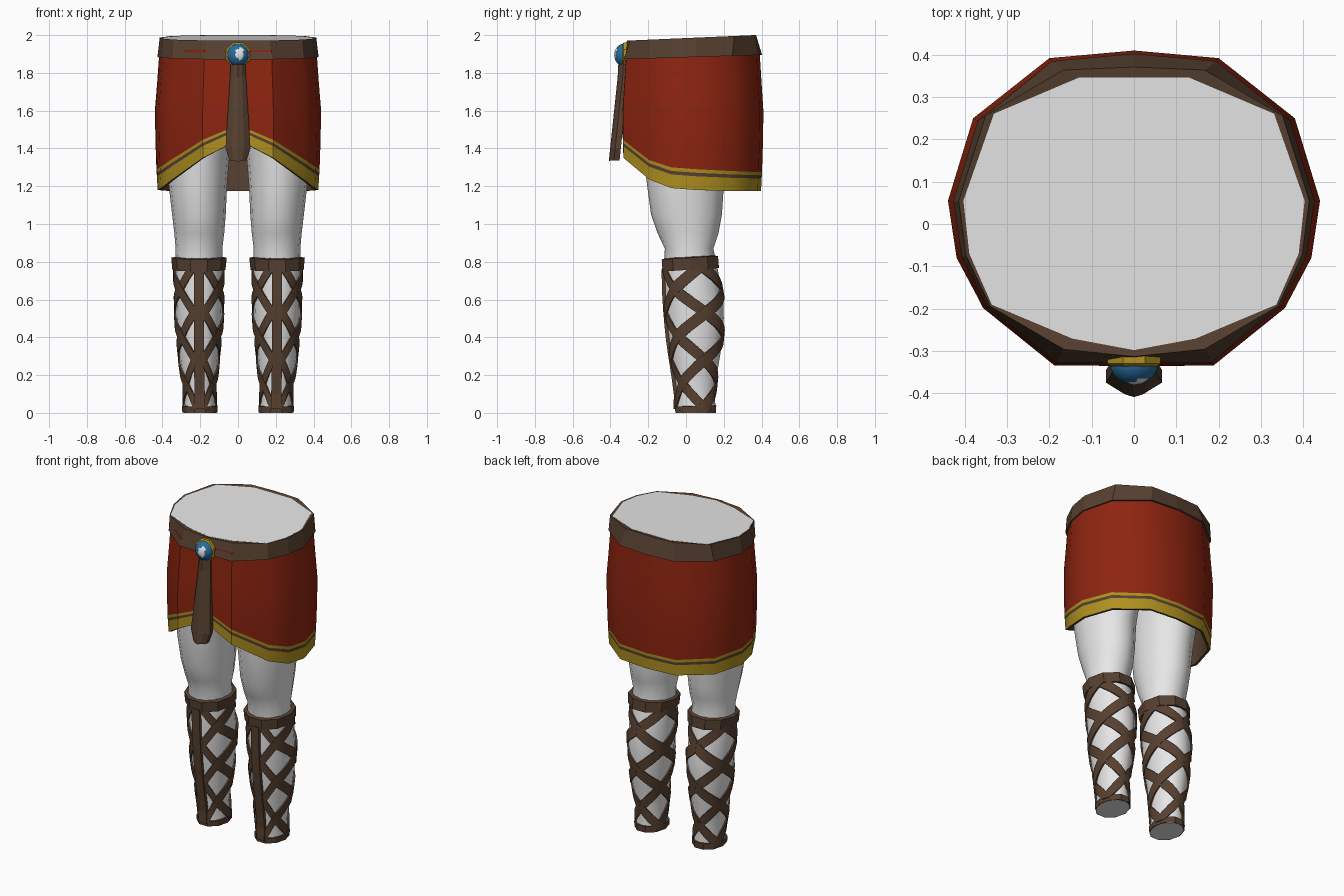
import bpy, bmesh, math

if "Cube" in bpy.data.objects:
    bpy.data.objects.remove(bpy.data.objects["Cube"])


def material(name, rgb):
    m = bpy.data.materials.new(name)
    m.diffuse_color = (*rgb, 1)
    m.use_nodes = True
    m.node_tree.nodes["Principled BSDF"].inputs["Base Color"].default_value = m.diffuse_color
    return m


WHITE = material("white", (0.8, 0.8, 0.8))
BROWN = material("leather brown", (0.095, 0.052, 0.030))
RED = material("cloth red", (0.27, 0.018, 0.005))
GOLD = material("trim gold", (0.43, 0.28, 0.014))
BLUE = material("gem blue", (0.02, 0.15, 0.34))


def make(name, verts, faces, mats, idx=None, smooth=None, recalc=True):
    me = bpy.data.meshes.new(name)
    me.from_pydata(verts, [], faces)
    for m in mats:
        me.materials.append(m)
    if idx:
        me.polygons.foreach_set("material_index", idx)
    if recalc:
        bm = bmesh.new()
        bm.from_mesh(me)
        bmesh.ops.recalc_face_normals(bm, faces=bm.faces)
        bm.to_mesh(me)
        bm.free()
    ob = bpy.data.objects.new(name, me)
    bpy.context.collection.objects.link(ob)
    if smooth:
        bpy.ops.object.select_all(action='DESELECT')
        ob.select_set(True)
        bpy.context.view_layer.objects.active = ob
        bpy.ops.object.shade_smooth_by_angle(angle=math.radians(smooth))
    return ob


def loft(name, rings, mats, rows=None, caps=True, closed=False, smooth=None):
    """Skin a stack of equal-length rings; rows gives a material per band."""
    n, k = len(rings[0]), len(rings)
    verts = [p for r in rings for p in r]
    faces, idx = [], []
    for i in range(k if closed else k - 1):
        a, b = i * n, (i + 1) % k * n
        for j in range(n):
            faces.append((a + j, a + (j + 1) % n, b + (j + 1) % n, b + j))
            idx.append(rows[i] if rows else 0)
    if caps and not closed:
        faces += [tuple(range(n))[::-1], tuple(range((k - 1) * n, k * n))]
        idx += [0, 0]
    return make(name, verts, faces, mats, idx, smooth)


def interp(x, pts):
    """Piecewise linear lookup; each point is (key, values...)."""
    if x <= pts[0][0]:
        return pts[0][1:]
    for a, b in zip(pts, pts[1:]):
        if x <= b[0]:
            t = (x - a[0]) / (b[0] - a[0])
            return tuple(u + (v - u) * t for u, v in zip(a[1:], b[1:]))
    return pts[-1][1:]


def mirrored(half):
    """Complete a half outline whose first and last points lie on x = 0."""
    return half + [(-p[0], *p[1:]) for p in half[-2:0:-1]]


# Skirt outline (x, y, hem height, trim width), from back to front
SKIRT = mirrored([(0, .41, 1.175, .10), (.20, .392, 1.175, .10), (.38, .25, 1.175, .105),
                  (.44, .055, 1.18, .11), (.42, -.08, 1.19, .11), (.358, -.20, 1.235, .105),
                  (.188, -.335, 1.35, .095), (0, -.337, 1.445, .08)])
WAIST = mirrored([(0, .345), (.13, .345), (.33, .26), (.402, .055), (.388, -.07),
                  (.335, -.19), (.145, -.27), (0, -.297)])


def skirt_point(p, z, inset=1.0):
    s = interp(z, [(1.17, .965), (1.35, .99), (1.6, 1.0), (1.9, .945)])[0] * inset
    return (p[0] * s, .035 + (p[1] - .035) * s, z)


def skirt_ring(f, inset=1.0):
    return [skirt_point(p, f(p[2], p[3]), inset) for p in SKIRT]


# Skirt: red cloth, striped trim along the hem, brown lining
steps = [lambda h, w, t=t: 1.92 + (h + w - 1.92) * t for t in (0, .25, .5, .75, 1)]
trim = [lambda h, w, t=t: h + w * t for t in (.83, .66, 0)]
rings = [skirt_ring(f) for f in steps + trim]
rings += [skirt_ring(f, .965) for f in (trim[-1], steps[3], steps[2], steps[0])]
loft("skirt", rings, [RED, GOLD, BROWN], [0, 0, 0, 0, 1, 2, 1, 2, 2, 2, 2], caps=False, smooth=35)


# Belt: tilted band, narrower at its top edge
def top_z(y):
    return 1.97 + .03 * (y + .33) / .69


def low_z(y):
    return 1.872 + .022 * (y + .33) / .7


def grow(pts, s):
    return [(p[0] * s, .03 + (p[1] - .03) * s) for p in pts]


belt_low = [(p[0] * .97, .035 + (p[1] - .035) * .98) for p in SKIRT]
belt_top = [(x * .4 + p[0] * .6 * .96, y * .6 + p[1] * .4)
            for (x, y), p in zip(WAIST, SKIRT)]
loft("belt", [[(x, y, top_z(y) - .003) for x, y in WAIST],
              [(x, y, top_z(y)) for x, y in belt_top],
              [(x, y, low_z(y)) for x, y in belt_low],
              [(x, y, low_z(y)) for x, y in grow(WAIST, .97)]], [BROWN], closed=True)

# Hips: body inside the skirt with a flat waist cut
loft("hips", [[(x, y, 1.42) for x, y in grow(WAIST, .78)],
              [(x, y, 1.55) for x, y in grow(WAIST, .95)],
              [(x, y, top_z(y) - .002) for x, y in grow(WAIST, 1.003)]], [WHITE], smooth=35)

# Hanging strap: ridged front, flared and tapered at its end
strap = []
for z, w, y in [(1.88, .038, -.30), (1.78, .042, -.305), (1.40, .066, -.345), (1.335, .045, -.352)]:
    strap.append([(-w, y, z), (-w, y - .03, z), (-w * .5, y - .05, z), (0, y - .057, z - .004),
                  (w * .5, y - .05, z), (w, y - .03, z), (w, y, z)])
loft("hanging_strap", strap, [BROWN])


# Buckle: gold octagon plate with a domed gem
def disc(r, y, n):
    return [(r * math.sin(2 * math.pi * (i + .5) / n), y, 1.895 + r * 1.06 * math.cos(2 * math.pi * (i + .5) / n))
            for i in range(n)]


loft("buckle", [disc(.068, -.292, 8), disc(.068, -.33, 8), disc(.058, -.337, 8)], [GOLD])
dome = [disc(.058 * math.cos(a), -.328 - .052 * math.sin(a), 16)
        for a in [math.radians(d) for d in (0, 15, 30, 45, 60, 75, 88)]]
gem = loft("gem", dome, [BLUE, WHITE], smooth=60)
for f in gem.data.polygons:
    c = f.center
    if -.012 < c.x < .026 and -.022 < c.z - 1.895 < .036 and c.x + (c.z - 1.895) > -.016:
        f.material_index = 1

# Leg sections: height, inner x, outer x, front y, back y
LEG = [(0, .115, .288, -.055, .158), (.1, .122, .283, -.052, .152), (.2, .112, .298, -.066, .163),
       (.3, .102, .312, -.082, .180), (.4, .090, .322, -.096, .194), (.5, .083, .329, -.106, .200),
       (.6, .079, .333, -.113, .197), (.75, .080, .334, -.118, .170), (.87, .083, .330, -.112, .145),
       (.95, .073, .337, -.150, .172), (1.05, .065, .349, -.185, .190), (1.2, .058, .366, -.205, .200),
       (1.35, .046, .378, -.225, .23), (1.5, .02, .385, -.235, .26)]


def leg_point(deg, z, side, off=0.0):
    """Point on the leg surface; 0 degrees faces front."""
    x0, x1, y0, y1 = interp(z, LEG)
    a = math.radians(deg)
    return (side * ((x0 + x1) / 2 + ((x1 - x0) / 2 + off) * math.sin(a)),
            (y0 + y1) / 2 - ((y1 - y0) / 2 + off) * math.cos(a), z)


def band(name, side, levels, n, label):
    """Closed leather ring; levels hold (height, offset, tilt)."""
    rings = []
    for z, off, tilt in levels:
        ring = []
        for i in range(n):
            x, y, _ = leg_point(360 * (i + .5) / n, z, side, off)
            ring.append((x, y, z + tilt * (y - .03)))
        rings.append(ring)
    return loft(name + label, rings, [BROWN], closed=True)


def thicken(ob, t):
    mod = ob.modifiers.new("thickness", 'SOLIDIFY')
    mod.thickness, mod.offset = t, 0


COLUMNS = [(5, -.1), (12, 0), (50, 1), (112, 2), (180, 3)]
for side, label in ((1, "_right"), (-1, "_left")):
    loft("leg" + label, [[leg_point(22.5 * i, s[0], side) for i in range(16)] for s in LEG],
         [WHITE], smooth=50)
    band("boot_cuff", side, [(.758, -.005, .06), (.758, .014, .06), (.822, .022, .06), (.828, -.005, .06)], 10, label)
    band("ankle_band", side, [(.001, -.004, 0), (.001, .007, 0), (.035, .010, .03), (.038, -.004, .03)], 10, label)

    # Front bar running down the shin
    heights = [.02 + .074 * i for i in range(11)]
    verts = []
    for z in heights:
        x, y, _ = leg_point(0, z, side, .006)
        verts += [(x - .027, y + .004, z), (x + .027, y + .004, z)]
    bar = make("shin_bar" + label, verts, [(2 * i, 2 * i + 1, 2 * i + 3, 2 * i + 2) for i in range(10)], [BROWN])
    thicken(bar, .02)

    # Crossed laces wound around the calf
    verts, faces = [], []
    angles = [5 + 7 * i for i in range(26)]
    for half in (1, -1):
        for k in range(-4, 5):
            for d in (1, -1):
                prev = False
                for a in angles:
                    mid = .53 + .25 * k + d * .125 * interp(a, COLUMNS)[0]
                    lo, hi = (min(max(mid + h, .02), .775) for h in (-.037, .037))
                    if hi - lo < .002:
                        prev = False
                        continue
                    verts += [leg_point(half * a, z, side, .004 + .001 * d) for z in (lo, hi)]
                    n = len(verts)
                    if prev:
                        faces.append((n - 4, n - 2, n - 1, n - 3))
                    prev = True
    thicken(make("laces" + label, verts, faces, [BROWN]), .009)
